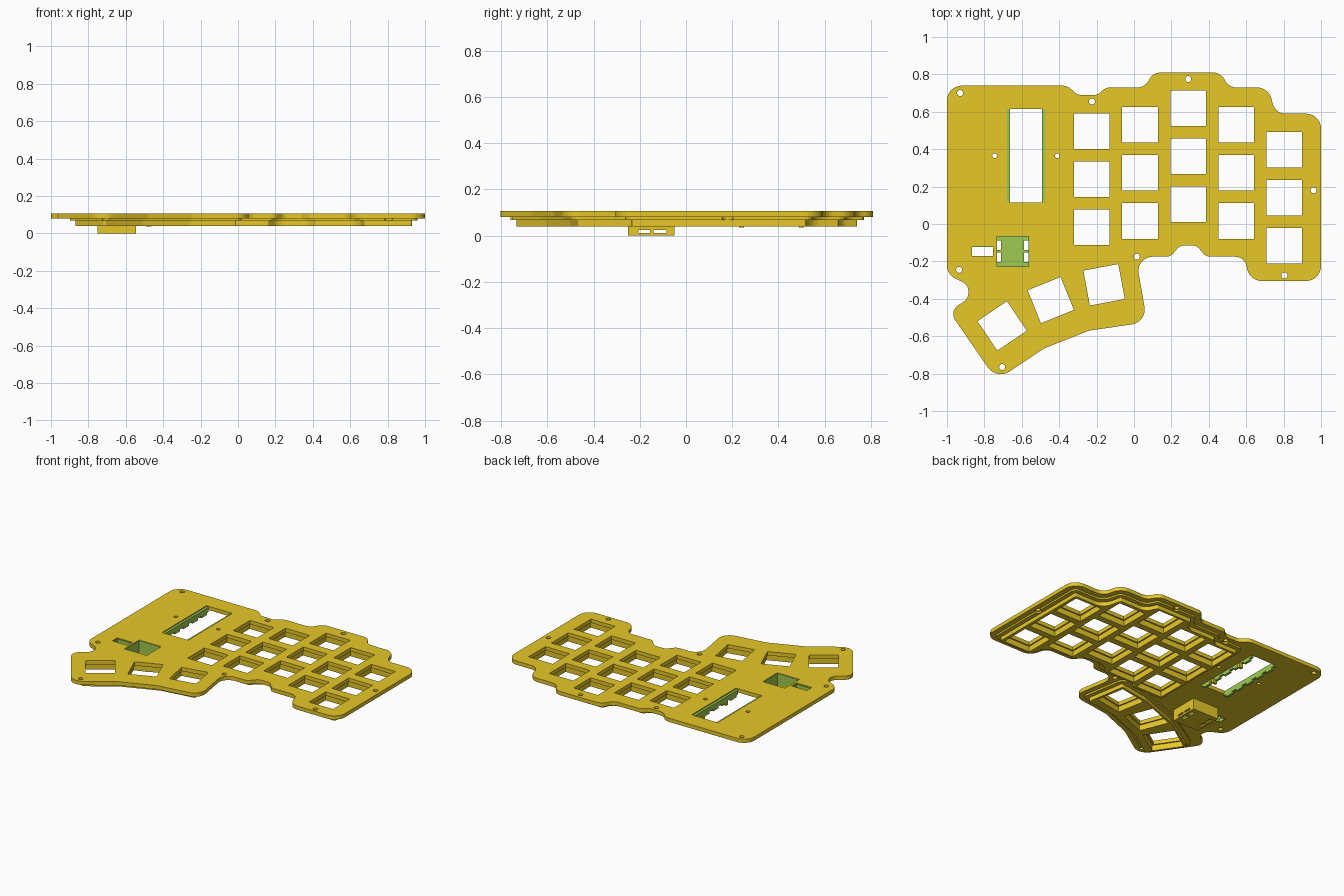
import bpy, bmesh, math
from mathutils import Vector

if "Cube" in bpy.data.objects:
    bpy.data.objects.remove(bpy.data.objects["Cube"])


def material(name, rgb):
    m = bpy.data.materials.new(name)
    m.diffuse_color = (*rgb, 1)
    m.use_nodes = True
    m.node_tree.nodes["Principled BSDF"].inputs["Base Color"].default_value = m.diffuse_color
    return m


GOLD = material("gold plastic", (0.947, 0.68, 0.025))
GREEN = material("green cut faces", (0.337, 0.597, 0.082))


def inset_corners(corners, d):
    """Move every edge inward by d and adapt the corner radii."""
    p = [Vector(c[:2]) for c in corners]
    r = [c[2] for c in corners]
    n = len(p)
    if sum(p[i - 1].x * p[i].y - p[i].x * p[i - 1].y for i in range(n)) < 0:
        p.reverse()
        r.reverse()
    out = []
    for i in range(n):
        a, b = (p[i] - p[i - 1]).normalized(), (p[(i + 1) % n] - p[i]).normalized()
        na, nb = Vector((-a.y, a.x)), Vector((-b.y, b.x))
        q = p[i] + (na + nb) * d / (1 + na.dot(nb))
        turn = a.x * b.y - a.y * b.x
        out.append((q.x, q.y, max(0.01, r[i] - d if turn > 0 else r[i] + d)))
    return out


def rounded(corners, steps=7):
    """Replace every corner by an arc of its radius."""
    p = [Vector(c[:2]) for c in corners]
    n, pts = len(p), []
    for i in range(n):
        u, v = p[i - 1] - p[i], p[(i + 1) % n] - p[i]
        lim = 0.48 * min(u.length, v.length)
        half = u.angle(v) / 2
        t = min(corners[i][2] / math.tan(half), lim)
        rad = t * math.tan(half)
        u.normalize()
        v.normalize()
        c = p[i] + (u + v).normalized() * rad / math.sin(half)
        a, b = p[i] + u * t - c, p[i] + v * t - c
        sweep = math.atan2(a.x * b.y - a.y * b.x, a.dot(b))
        for k in range(steps + 1):
            s, w = math.sin(sweep * k / steps), math.cos(sweep * k / steps)
            pts.append((c.x + a.x * w - a.y * s, c.y + a.x * s + a.y * w))
    return pts


def circle(x, y, r, n=20):
    return [(x + r * math.cos(math.tau * k / n), y + r * math.sin(math.tau * k / n)) for k in range(n)]


def rect(x0, x1, y0, y1):
    return [(x0, y0), (x1, y0), (x1, y1), (x0, y1)]


def square(key, size):
    x, y, deg = key
    c, s, h = math.cos(math.radians(deg)), math.sin(math.radians(deg)), size / 2
    return [(x + a * c - b * s, y + a * s + b * c) for a, b in ((-h, -h), (h, -h), (h, h), (-h, h))]


def slab(name, loops, z0, z1, mat=GOLD):
    """Extrude the first loop, with the further loops as holes."""
    cu = bpy.data.curves.new(name, 'CURVE')
    cu.dimensions = '2D'
    cu.fill_mode = 'BOTH'
    cu.extrude = (z1 - z0) / 2
    for pts in loops:
        sp = cu.splines.new('POLY')
        sp.points.add(len(pts) - 1)
        for q, (x, y) in zip(sp.points, pts):
            q.co = (x, y, 0, 1)
        sp.use_cyclic_u = True
    tmp = bpy.data.objects.new(name + "_curve", cu)
    bpy.context.collection.objects.link(tmp)
    dg = bpy.context.evaluated_depsgraph_get()
    me = bpy.data.meshes.new_from_object(tmp.evaluated_get(dg))
    bpy.data.objects.remove(tmp)
    bm = bmesh.new()
    bm.from_mesh(me)
    bmesh.ops.remove_doubles(bm, verts=bm.verts, dist=1e-5)
    bmesh.ops.translate(bm, verts=bm.verts, vec=(0, 0, (z0 + z1) / 2))
    bmesh.ops.recalc_face_normals(bm, faces=bm.faces)
    for f in bm.faces:
        f.smooth = False
    bm.to_mesh(me)
    bm.free()
    me.materials.clear()
    me.materials.append(mat)
    ob = bpy.data.objects.new(name, me)
    bpy.context.collection.objects.link(ob)
    return ob


# Outline corners (x, y, radius): staggered columns, thumb cluster, left side
columns = [(-0.19, .69, .06), (-0.155, .73, .06), (.06, .73, .07), (.10, .81, .07), (.465, .81, .07),
           (.505, .73, .07), (.72, .73, .08), (.755, .59, .07), (1, .59, .08), (1, -.305, .08),
           (.62, -.305, .08), (.59, -.175, .06), (.385, -.175, .05), (.335, -.115, .05),
           (.245, -.115, .05), (.195, -.175, .05)]
thumb = [(.07, -.525, .08), (-.24, -.57, .03), (-.48, -.665, .03), (-.7345, -.835, .085)]
outline = ([(-1, .74, .08), (-.355, .74, .07), (-.305, .69, .06)] + columns + [(.01, -.175, .08)] + thumb
           + [(-.99, -.465, .07), (-.885, -.40, .06), (-.885, -.325, .06), (-1, -.27, .08)])
matrix_area = [(-.415, .69, .08)] + columns + [(-.03, -.175, .02), (-.03, -.21, .08), (-.415, -.21, .08)]
thumb_area = [(0, -.105, .08)] + thumb + [(-.971, -.491, .08), (-.62, -.27, .03), (-.30, -.155, .03)]

# Key positions
tops = [(-.225, .497), (.032, .53), (.29, .62), (.547, .53), (.803, .397)]
matrix_keys = [(x, y - .257 * r, 0) for x, y in tops for r in range(3)]
thumb_keys = [(-.705, -.545, 34), (-.445, -.407, 22), (-.16, -.325, 10.5)]
screws = [(-.93, .70), (-.225, .655), (.29, .775), (.96, .18), (.805, -.275), (.015, -.175),
          (-.935, -.245), (-.705, -.765)]

# Top plate with all openings
display = rect(-.68, -.475, .115, .615)
pocket = rect(-.735, -.56, -.23, -.065)
port = rect(-.87, -.75, -.175, -.118)
slab("top_plate", [rounded(outline)] + [square(k, .19) for k in matrix_keys + thumb_keys]
     + [circle(x, y, .016) for x, y in screws]
     + [circle(x, .365, .013) for x in (-.745, -.41)] + [display, pocket, port], .08, .107)

# Screw clearance cutter for the stepped ledges
bm = bmesh.new()
for x, y in screws:
    res = bmesh.ops.create_cone(bm, cap_ends=True, segments=20, radius1=.024, radius2=.024, depth=.2)
    bmesh.ops.translate(bm, verts=res["verts"], vec=(x, y, .07))
me = bpy.data.meshes.new("screw_cutter")
bm.to_mesh(me)
bm.free()
cutter = bpy.data.objects.new("screw_cutter", me)
bpy.context.collection.objects.link(cutter)
cutter.hide_render = True
cutter.hide_viewport = True

# Stepped rib blocks under the keys
for name, area, keys in (("matrix", matrix_area, matrix_keys), ("thumb", thumb_area, thumb_keys)):
    holes = [square(k, .21) for k in keys]
    ledge = slab(name + "_ledge", [rounded(inset_corners(area, .04))] + holes, .068, .08)
    mod = ledge.modifiers.new("screw_clearance", 'BOOLEAN')
    mod.operation = 'DIFFERENCE'
    mod.object = cutter
    slab(name + "_ribs", [rounded(inset_corners(area, .07))] + holes, .04, .068)

# Display rails with clip teeth on both long sides
for side, x0, x1 in (("left", -.68, -.663), ("right", -.492, -.475)):
    slab(side + "_display_rail", [rect(x0, x1, .115, .615)], .066, .1, GREEN)
    for i in range(5):
        y = .135 + i * .1
        slab(side + "_rail_tooth", [rect(x0, x1, y, y + .06)], .052, .066, GREEN)
for x, y in ((-.48, .24), (-.48, .5)):
    slab("display_hook", [rect(x - .012, x + .018, y - .01, y + .01)], .036, .068)

# Socket box under the plate, with side slots and floor holes
outer = rect(-.75, -.545, -.25, -.05)
slots = [rect(x0, x1, y0, y1) for x0, x1 in ((-.733, -.71), (-.588, -.562))
         for y0, y1 in ((-.203, -.152), (-.138, -.087))]
slab("box_floor", [outer] + slots, 0, .008)
slab("box_floor_lining", [pocket] + slots, .008, .012, GREEN)
slab("box_lower_rim", [outer, pocket], .008, .012)
for y0, y1 in ((-.25, -.23), (-.065, -.05)):
    slab("box_end_wall", [rect(-.75, -.545, y0, y1)], .012, .024)
for x0, x1 in ((-.75, -.735), (-.56, -.545)):
    for y0, y1 in ((-.23, -.205), (-.155, -.14), (-.085, -.065)):
        slab("box_slot_post", [rect(x0, x1, y0, y1)], .012, .024)
slab("box_walls", [outer, pocket], .024, .08)
slab("box_lining", [pocket, rect(-.732, -.563, -.227, -.068)], .024, .104, GREEN)

# Lining of the small port slot
slab("port_lining", [port, rect(-.866, -.754, -.171, -.122)], .072, .1, GREEN)
